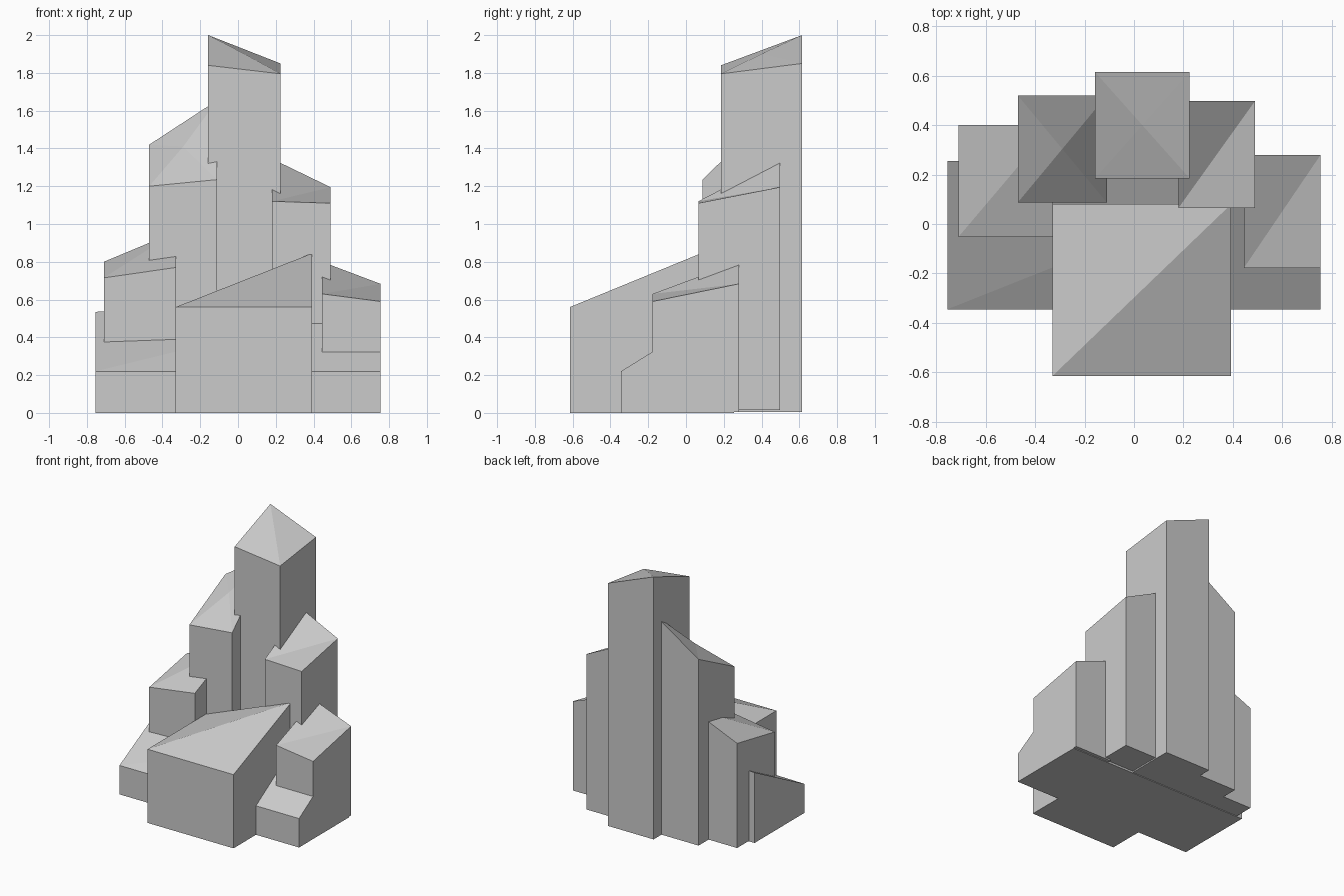
import bpy
import bmesh

default = bpy.data.objects.get("Cube")
if default:
    bpy.data.objects.remove(default, do_unlink=True)

# Single material
stone = bpy.data.materials.new("light_grey")
stone.use_nodes = True
GREY = (0.6, 0.6, 0.6, 1)
stone.diffuse_color = GREY
stone.node_tree.nodes["Principled BSDF"].inputs["Base Color"].default_value = GREY


def column(name, x, y, tops, base=0.0, centre=None):
    """Upright block; tops are corner heights: front -x, front +x, back +x, back -x."""
    bm = bmesh.new()
    corners = [(x[0], y[0]), (x[1], y[0]), (x[1], y[1]), (x[0], y[1])]
    low = [bm.verts.new((cx, cy, base)) for cx, cy in corners]
    high = [bm.verts.new((cx, cy, h)) for (cx, cy), h in zip(corners, tops)]
    bm.faces.new(low[::-1])
    for i in range(4):
        j = (i + 1) % 4
        bm.faces.new((low[i], low[j], high[j], high[i]))
    if centre is None:
        # Roof folded along one diagonal
        bm.faces.new((high[0], high[1], high[2]))
        bm.faces.new((high[0], high[2], high[3]))
    else:
        # Roof of four facets meeting in the middle
        mid = bm.verts.new((sum(x) / 2, sum(y) / 2, centre))
        for i in range(4):
            bm.faces.new((high[i], high[(i + 1) % 4], mid))
    mesh = bpy.data.meshes.new(name)
    bm.to_mesh(mesh)
    bm.free()
    mesh.materials.append(stone)
    obj = bpy.data.objects.new(name, mesh)
    bpy.context.collection.objects.link(obj)
    return obj


# Base blocks
column("wide_base", (-0.755, 0.755), (-0.345, 0.255), (0.22, 0.22, 0.59, 0.535))
column("front_block", (-0.33, 0.393), (-0.615, 0.08), (0.56, 0.56, 0.845, 0.56))

# Columns stepping up to the tower
column("tower", (-0.158, 0.225), (0.185, 0.615), (1.84, 1.795, 1.85, 2.0),
       0.005, centre=1.9)
column("right_tall_column", (-0.47, -0.11), (0.087, 0.52), (1.2, 1.235, 1.655, 1.42),
       0.005, centre=1.41)
column("right_short_column", (-0.71, -0.327), (-0.052, 0.4), (0.715, 0.77, 0.96, 0.8), 0.005)
column("left_tall_column", (0.18, 0.49), (0.065, 0.498), (1.12, 1.11, 1.195, 1.345), 0.015)
column("left_short_column", (0.445, 0.755), (-0.177, 0.28), (0.63, 0.59, 0.683, 0.8), 0.005)
